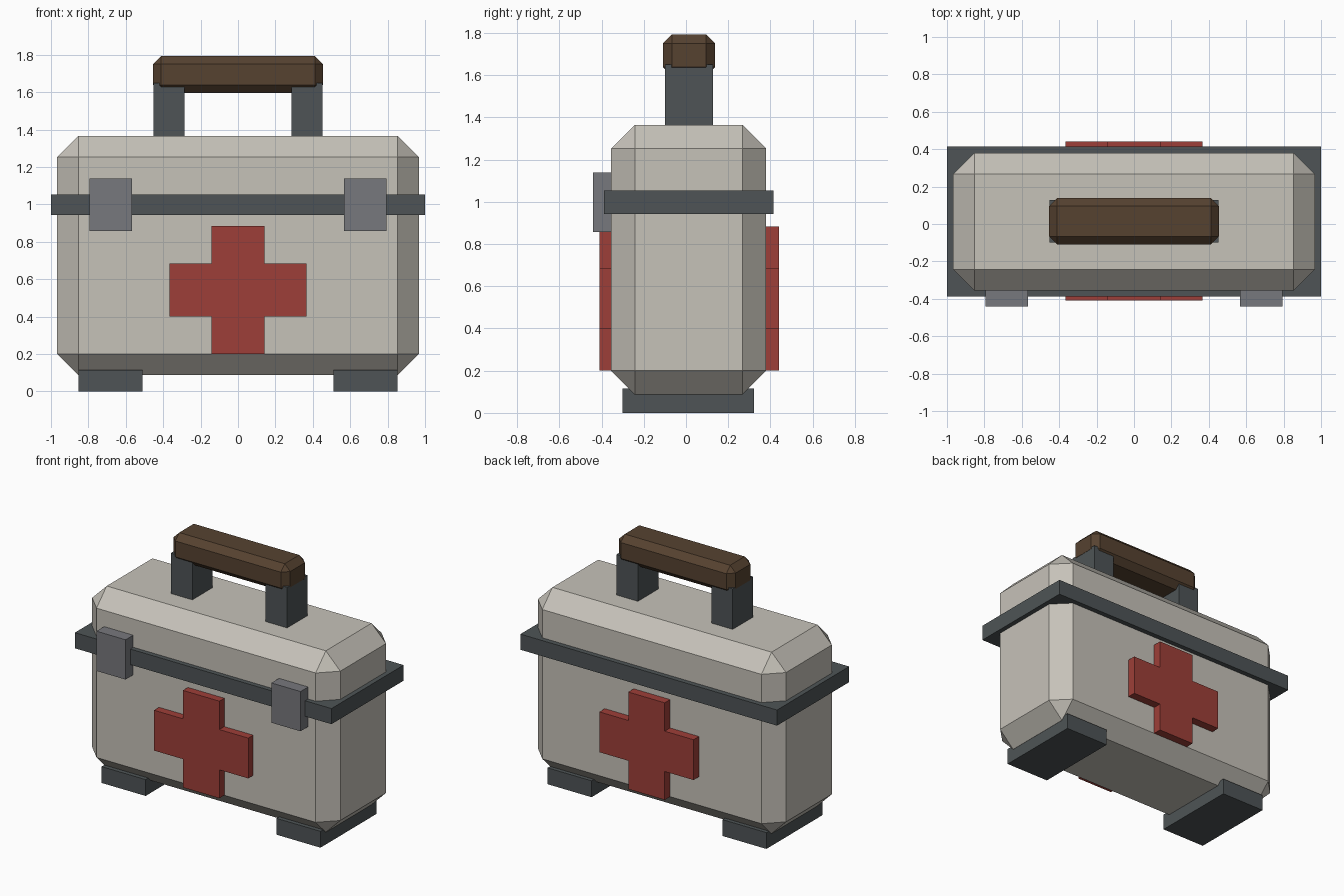
import bpy
import bmesh

if "Cube" in bpy.data.objects:
    bpy.data.objects.remove(bpy.data.objects["Cube"])


def material(name, rgb):
    """Flat colour given as sRGB 0-255, stored linear."""
    lin = [((c / 255 + 0.055) / 1.055) ** 2.4 for c in rgb]
    m = bpy.data.materials.new(name)
    m.diffuse_color = (*lin, 1.0)
    m.use_nodes = True
    m.node_tree.nodes["Principled BSDF"].inputs["Base Color"].default_value = m.diffuse_color
    return m


CREAM = material("warm_grey_shell", (198, 194, 185))
DARK = material("dark_slate", (78, 84, 86))
RED = material("cross_red", (158, 63, 56))
STEEL = material("latch_grey", (119, 120, 125))
BROWN = material("grip_brown", (86, 66, 48))


def finish(name, bm, mat):
    bmesh.ops.recalc_face_normals(bm, faces=bm.faces)
    mesh = bpy.data.meshes.new(name)
    bm.to_mesh(mesh)
    bm.free()
    mesh.materials.append(mat)
    obj = bpy.data.objects.new(name, mesh)
    bpy.context.collection.objects.link(obj)
    return obj


def box(name, x, y, z, mat, chamfer=0.0):
    """Box from (min, max) ranges, optionally with flat chamfered edges."""
    bm = bmesh.new()
    bmesh.ops.create_cube(bm, size=1)
    for v in bm.verts:
        v.co = [r[0] if c < 0 else r[1] for c, r in zip(v.co, (x, y, z))]
    if chamfer:
        bmesh.ops.bevel(bm, geom=bm.edges[:], offset=chamfer, segments=1,
                        affect='EDGES', profile=0.5)
    return finish(name, bm, mat)


def cross(name, y0, y1):
    """Plus-shaped outline extruded along y."""
    a, b, cz = 0.142, 0.367, 0.542
    h = 0.342
    outline = [(-a, -h), (a, -h), (a, -a), (b, -a), (b, a), (a, a),
               (a, h), (-a, h), (-a, a), (-b, a), (-b, -a), (-a, -a)]
    bm = bmesh.new()
    face = bm.faces.new([bm.verts.new((x, y0, cz + z)) for x, z in outline])
    ext = bmesh.ops.extrude_face_region(bm, geom=[face])
    for v in ext["geom"]:
        if isinstance(v, bmesh.types.BMVert):
            v.co.y = y1
    return finish(name, bm, RED)


# Case shell and the band round the lid seam
box("case_shell", (-0.967, 0.967), (-0.355, 0.38), (0.087, 1.365), CREAM, 0.113)
box("seam_band", (-1.0, 1.0), (-0.388, 0.415), (0.943, 1.053), DARK)

# Raised crosses front and back
cross("front_cross", -0.41, -0.345)
cross("back_cross", 0.37, 0.44)

# Paired parts: feet, latches, handle posts
for side, s in (("left", -1), ("right", 1)):
    def span(inner, outer):
        return tuple(sorted((s * inner, s * outer)))
    box(side + "_foot", span(0.51, 0.853), (-0.3, 0.323), (0.0, 0.115), DARK)
    box(side + "_latch", span(0.568, 0.795), (-0.44, -0.345), (0.858, 1.138), STEEL)
    box(side + "_handle_post", span(0.286, 0.453), (-0.1, 0.127), (1.35, 1.65), DARK)

# Handle grip
box("handle_grip", (-0.454, 0.454), (-0.11, 0.138), (1.595, 1.793), BROWN, 0.043)
